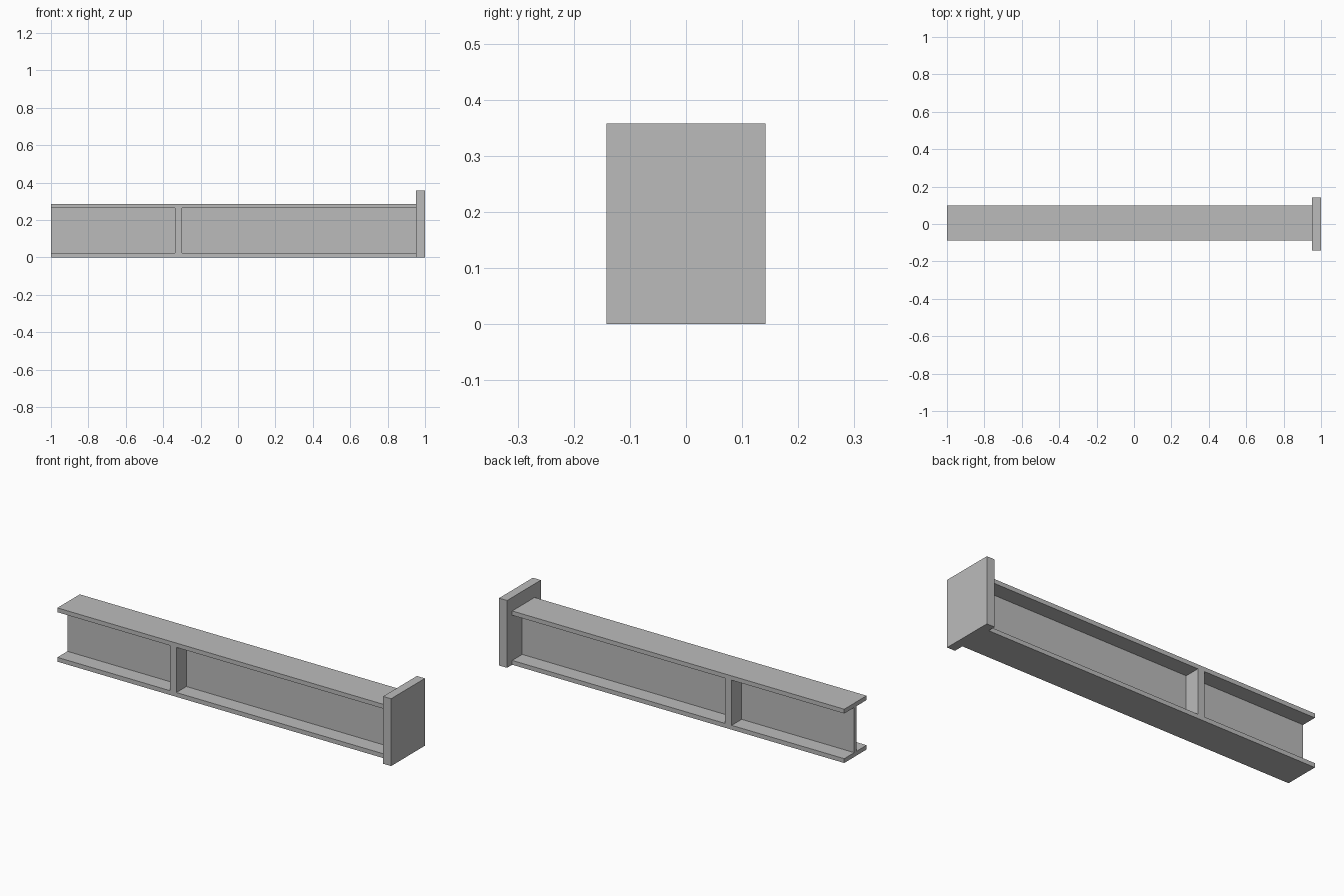
import bpy
import bmesh
from mathutils import Vector

cube = bpy.data.objects.get("Cube")
if cube:
    bpy.data.objects.remove(cube, do_unlink=True)

steel = bpy.data.materials.new("steel_grey")
steel.use_nodes = True
steel.diffuse_color = (0.5, 0.5, 0.5, 1)
steel.node_tree.nodes["Principled BSDF"].inputs["Base Color"].default_value = (0.5, 0.5, 0.5, 1)

# Main dimensions
X_END, X_PLATE = -1.0, 0.953
Y_MID, HALF_W, HALF_WEB = 0.005, 0.094, 0.01
HEIGHT, FLANGE = 0.286, 0.023
PLATE_HALF_W, PLATE_H = 0.142, 0.358


def finish(name, bm):
    bmesh.ops.recalc_face_normals(bm, faces=bm.faces)
    mesh = bpy.data.meshes.new(name)
    bm.to_mesh(mesh)
    bm.free()
    mesh.materials.append(steel)
    obj = bpy.data.objects.new(name, mesh)
    bpy.context.collection.objects.link(obj)
    return obj


def box(name, low, high):
    low, high = Vector(low), Vector(high)
    bm = bmesh.new()
    bmesh.ops.create_cube(bm, size=1)
    for v in bm.verts:
        v.co = (low + high) / 2 + v.co * (high - low)
    return finish(name, bm)


# I-beam: half profile mirrored across the web, then extruded along x
half = [(HALF_W, 0), (HALF_W, FLANGE), (HALF_WEB, FLANGE),
        (HALF_WEB, HEIGHT - FLANGE), (HALF_W, HEIGHT - FLANGE), (HALF_W, HEIGHT)]
outline = half + [(-y, z) for y, z in reversed(half)]
bm = bmesh.new()
face = bm.faces.new([bm.verts.new((X_END, Y_MID + y, z)) for y, z in outline])
ext = bmesh.ops.extrude_face_region(bm, geom=[face], use_keep_orig=True)
bmesh.ops.translate(bm, vec=(X_PLATE - X_END, 0, 0),
                    verts=[g for g in ext["geom"] if isinstance(g, bmesh.types.BMVert)])
finish("i_beam", bm)

# End plate
box("end_plate", (X_PLATE, -PLATE_HALF_W, 0), (1, PLATE_HALF_W, PLATE_H))

# Web stiffeners, one on each side between the flanges
for name, side in (("front_stiffener", -1), ("back_stiffener", 1)):
    ys = sorted((Y_MID + side * HALF_WEB, Y_MID + side * HALF_W))
    box(name, (-0.338, ys[0], FLANGE), (-0.3, ys[1], HEIGHT - FLANGE))
